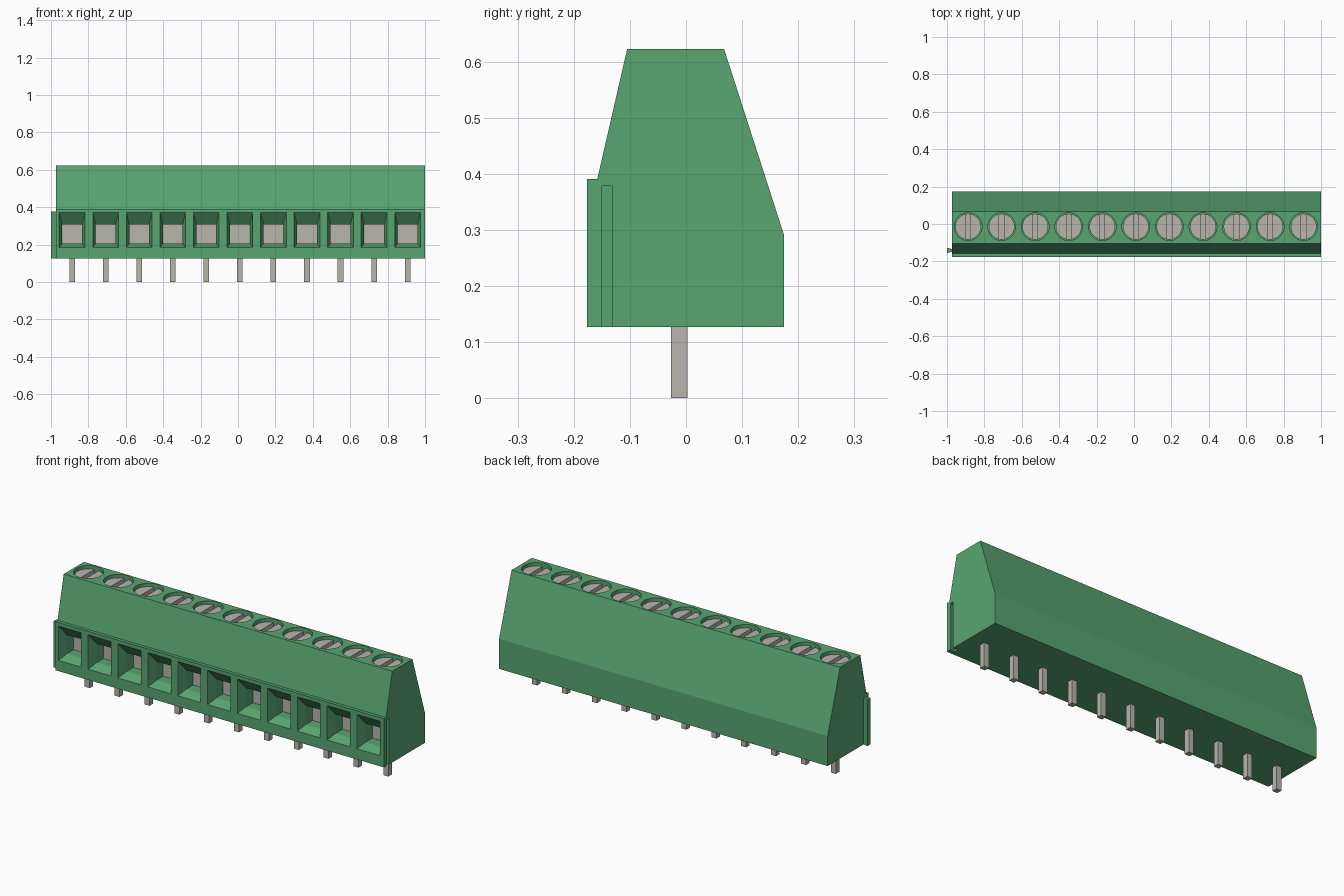
import bpy, bmesh, math

cube = bpy.data.objects.get("Cube")
if cube:
    bpy.data.objects.remove(cube, do_unlink=True)

WAYS, PITCH, FIRST_X = 11, 0.1794, -0.887
X_MIN, X_MAX = -0.973, 1.0
BASE_Z, TOP_Z = 0.127, 0.622
FRONT_Y = -0.176
PIN_Y, SCREW_Y = -0.012, -0.014
CENTRES = [FIRST_X + i * PITCH for i in range(WAYS)]


def material(name, colour):
    mat = bpy.data.materials.new(name)
    mat.use_nodes = True
    mat.diffuse_color = (*colour, 1)
    mat.node_tree.nodes["Principled BSDF"].inputs["Base Color"].default_value = (*colour, 1)
    return mat


GREEN = material("housing green", (0.098, 0.376, 0.165))
METAL = material("tinned metal", (0.48, 0.46, 0.41))


def loft(bm, rings):
    """Closed solid through a list of rings with equal point counts."""
    loops = [[bm.verts.new(p) for p in ring] for ring in rings]
    n = len(loops[0])
    bm.faces.new(loops[0][::-1])
    bm.faces.new(loops[-1])
    for a, b in zip(loops, loops[1:]):
        for i in range(n):
            j = (i + 1) % n
            bm.faces.new((a[i], a[j], b[j], b[i]))


def upright(bm, outline, z0, z1):
    loft(bm, [[(x, y, z) for x, y in outline] for z in (z0, z1)])


def box(bm, x0, x1, y0, y1, z0, z1):
    upright(bm, [(x0, y0), (x1, y0), (x1, y1), (x0, y1)], z0, z1)


def circle(cx, cy, r, n=40):
    return [(cx + r * math.cos(2 * math.pi * i / n), cy + r * math.sin(2 * math.pi * i / n))
            for i in range(n)]


def finish(name, bm, mat, smooth=False):
    bmesh.ops.recalc_face_normals(bm, faces=bm.faces[:])
    mesh = bpy.data.meshes.new(name)
    bm.to_mesh(mesh)
    bm.free()
    mesh.materials.append(mat)
    ob = bpy.data.objects.new(name, mesh)
    bpy.context.collection.objects.link(ob)
    if smooth:
        bpy.ops.object.select_all(action='DESELECT')
        ob.select_set(True)
        bpy.context.view_layer.objects.active = ob
        bpy.ops.object.shade_smooth_by_angle(angle=math.radians(30))
    return ob


# Housing: side profile swept along x
profile = [(FRONT_Y, BASE_Z), (0.175, BASE_Z), (0.175, 0.29), (0.068, TOP_Z),
           (-0.105, TOP_Z), (-0.158, 0.391), (FRONT_Y, 0.391)]
bm = bmesh.new()
loft(bm, [[(x, y, z) for y, z in profile] for x in (X_MIN, X_MAX)])
housing = finish("housing", bm, GREEN)

# Cutter: funnelled wire entries, screw wells and the end groove
TUNNEL_Y = -0.06


def entry_ring(cx, y, half, z0, z1):
    return [(cx - half, y, z0), (cx + half, y, z0), (cx + half, y, z1), (cx - half, y, z1)]


bm = bmesh.new()
for cx in CENTRES:
    loft(bm, [entry_ring(cx, FRONT_Y - 0.01, 0.072, 0.181, 0.384),
              entry_ring(cx, FRONT_Y + 0.05, 0.053, 0.206, 0.309),
              entry_ring(cx, TUNNEL_Y, 0.053, 0.206, 0.309)])
    upright(bm, circle(cx, SCREW_Y, 0.074), 0.56, TOP_Z + 0.02)
upright(bm, [(X_MAX - 0.027, -0.156), (X_MAX + 0.005, -0.149),
             (X_MAX + 0.005, -0.133), (X_MAX - 0.027, -0.126)], BASE_Z - 0.01, 0.378)
cutter = finish("housing_cutter", bm, GREEN)
cutter.hide_render = True

cut = housing.modifiers.new("openings", 'BOOLEAN')
cut.operation = 'DIFFERENCE'
cut.solver = 'EXACT'
cut.object = cutter
bpy.ops.object.select_all(action='DESELECT')
housing.select_set(True)
bpy.context.view_layer.objects.active = housing
bpy.ops.object.modifier_apply(modifier=cut.name)
bpy.data.objects.remove(cutter, do_unlink=True)

# Dovetail rib that joins neighbouring blocks
bm = bmesh.new()
upright(bm, [(-1.0, -0.155), (X_MIN + 0.001, -0.148),
             (X_MIN + 0.001, -0.134), (-1.0, -0.127)], BASE_Z, 0.378)
finish("dovetail_rib", bm, GREEN)

# Solder pins
bm = bmesh.new()
for cx in CENTRES:
    box(bm, cx - 0.015, cx + 0.015, PIN_Y - 0.015, PIN_Y + 0.015, 0, BASE_Z + 0.005)
finish("solder_pins", bm, METAL)

# Metal clamps at the back of the wire entries
bm = bmesh.new()
for cx in CENTRES:
    box(bm, cx - 0.0525, cx + 0.0525, TUNNEL_Y - 0.008, TUNNEL_Y + 0.01, 0.2065, 0.3085)
finish("wire_clamps", bm, METAL)

# Slotted screw heads: a lower disc with two raised half discs
R, SLOT = 0.069, 0.013
bm = bmesh.new()
start = math.acos(SLOT / R)
for cx in CENTRES:
    upright(bm, circle(cx, SCREW_Y, R), 0.555, 0.585)
    for side in (-1, 1):
        arc = [-start + 2 * start * i / 18 for i in range(19)]
        half = [(cx + side * R * math.cos(a), SCREW_Y + R * math.sin(a)) for a in arc]
        upright(bm, half, 0.585, 0.606)
finish("screw_heads", bm, METAL, smooth=True)
